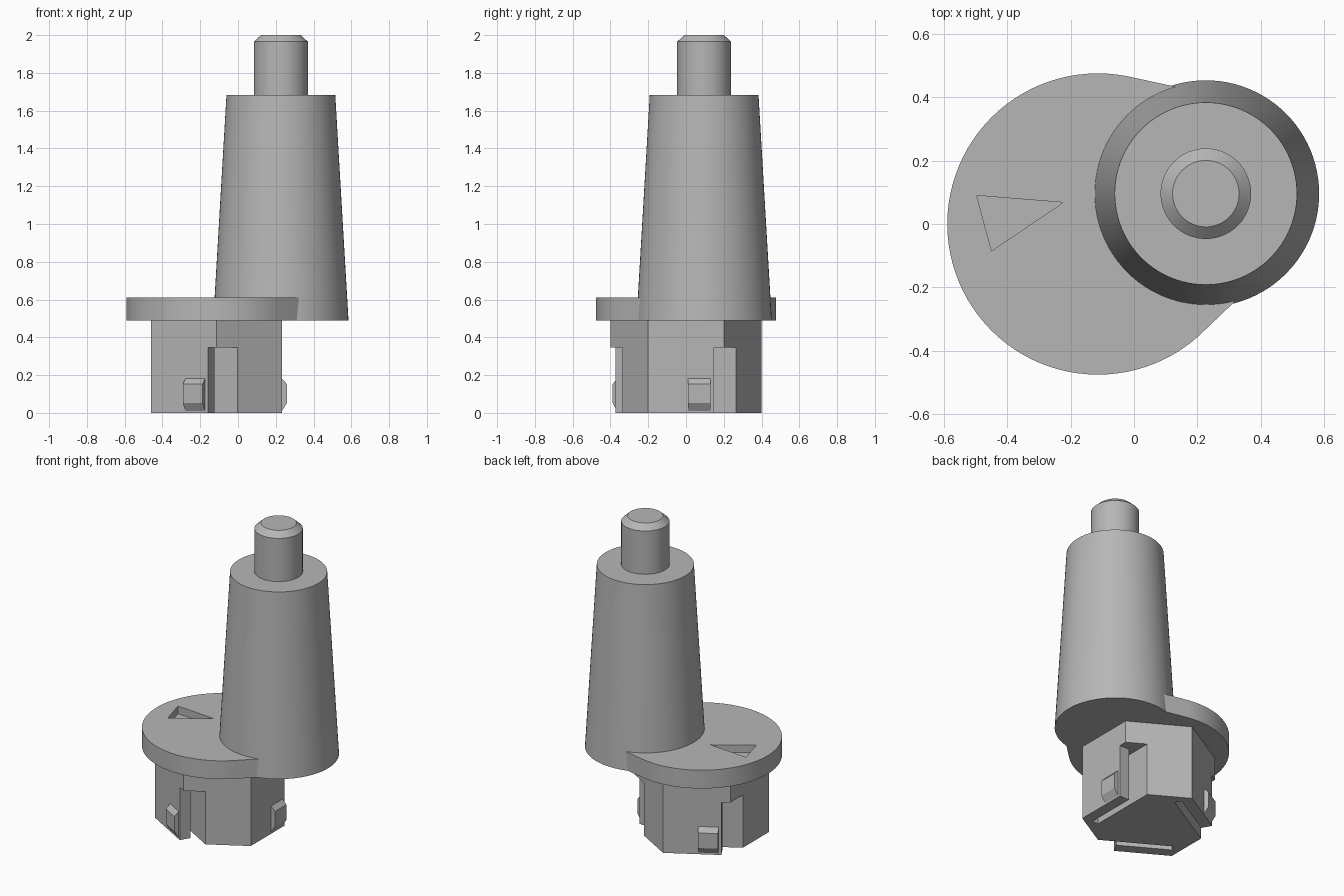
import bpy, bmesh
from math import cos, sin, pi, radians
from mathutils import Matrix, Vector, geometry

if "Cube" in bpy.data.objects:
    bpy.data.objects.remove(bpy.data.objects["Cube"])

HUB = Vector((-0.114, 0))        # axis of disc and hexagonal plug
POST = Vector((0.227, 0.096))    # axis of tapered post
SEGMENTS = 96

grey = bpy.data.materials.new("plain grey")
grey.use_nodes = True
colour = (0.47, 0.47, 0.47, 1)
grey.diffuse_color = colour
grey.node_tree.nodes["Principled BSDF"].inputs["Base Color"].default_value = colour


def finish(name, bm):
    bmesh.ops.recalc_face_normals(bm, faces=bm.faces)
    mesh = bpy.data.meshes.new(name)
    bm.to_mesh(mesh)
    bm.free()
    mesh.materials.append(grey)
    obj = bpy.data.objects.new(name, mesh)
    bpy.context.collection.objects.link(obj)
    return obj


def add_prism(bm, points, z0, z1, matrix=Matrix()):
    """Extrude an outline upward from z0 to z1."""
    face = bm.faces.new([bm.verts.new(matrix @ Vector((p[0], p[1], z0))) for p in points])
    top = bmesh.ops.extrude_face_region(bm, geom=[face])["geom"]
    verts = [v for v in top if isinstance(v, bmesh.types.BMVert)]
    bmesh.ops.translate(bm, verts=verts, vec=(0, 0, z1 - z0))


def ring(centre, radius, count, start=0.0):
    return [centre + Vector((cos(start + 2 * pi * i / count), sin(start + 2 * pi * i / count))) * radius
            for i in range(count)]


def activate(obj):
    bpy.ops.object.select_all(action="DESELECT")
    obj.select_set(True)
    bpy.context.view_layer.objects.active = obj


def smooth(obj):
    activate(obj)
    bpy.ops.object.shade_smooth_by_angle(angle=radians(30))


def cut(obj, cutter):
    cutter.hide_render = True
    mod = obj.modifiers.new("cut", "BOOLEAN")
    mod.operation = "DIFFERENCE"
    mod.solver = "EXACT"
    mod.object = cutter
    activate(obj)
    bpy.ops.object.modifier_apply(modifier=mod.name)
    bpy.data.objects.remove(cutter)


def third_turn(i):
    return Matrix.Translation((HUB.x, HUB.y, 0)) @ Matrix.Rotation(i * 2 * pi / 3, 4, "Z")


# Offset disc, blended toward the post by straight tangents
outline = ring(HUB, 0.476, SEGMENTS) + ring(POST, 0.31, SEGMENTS)
hull = [outline[i] for i in geometry.convex_hull_2d(outline)]
bm = bmesh.new()
add_prism(bm, hull, 0.49, 0.61)
disc = finish("disc", bm)

# Triangular pointer recess
bm = bmesh.new()
add_prism(bm, [(-0.497, 0.09), (-0.45, -0.085), (-0.224, 0.068)], 0.56, 0.7)
cut(disc, finish("pointer_cutter", bm))
smooth(disc)

# Tapered post and chamfered pin, turned from one profile
bm = bmesh.new()
profile = [(0.358, 0.49), (0.288, 1.682), (0.143, 1.682), (0.143, 1.965), (0.105, 2.0)]
loops = [[bm.verts.new((p.x, p.y, z)) for p in ring(POST, r, SEGMENTS)] for r, z in profile]
for low, high in zip(loops, loops[1:]):
    for i in range(SEGMENTS):
        j = (i + 1) % SEGMENTS
        bm.faces.new((low[i], low[j], high[j], high[i]))
bm.faces.new(loops[0])
bm.faces.new(loops[-1])
smooth(finish("tapered_post", bm))

# Hexagonal plug
bm = bmesh.new()
add_prism(bm, ring(HUB, 0.4, 6, pi / 6), 0, 0.49)
plug = finish("hexagonal_plug", bm)

# Slots that free a springy tongue on every second side
slot = [(0.234, -0.19), (0.277, -0.19), (0.277, 0.147), (0.5, 0.147), (0.5, 0.4), (0.234, 0.4)]
bm = bmesh.new()
for i in range(3):
    add_prism(bm, slot, -0.1, 0.345, third_turn(i))
cut(plug, finish("slot_cutter", bm))

# Bevelled catch on each tongue
catch = [(0.335, 0.01), (0.346, 0.01), (0.374, 0.053), (0.374, 0.152), (0.346, 0.182), (0.335, 0.182)]
upright = Matrix.Rotation(pi / 2, 4, "X")
for i in range(3):
    bm = bmesh.new()
    add_prism(bm, catch, -0.13, -0.01)
    bm.transform(third_turn(i) @ upright)
    finish(f"catch_{i + 1}", bm)
